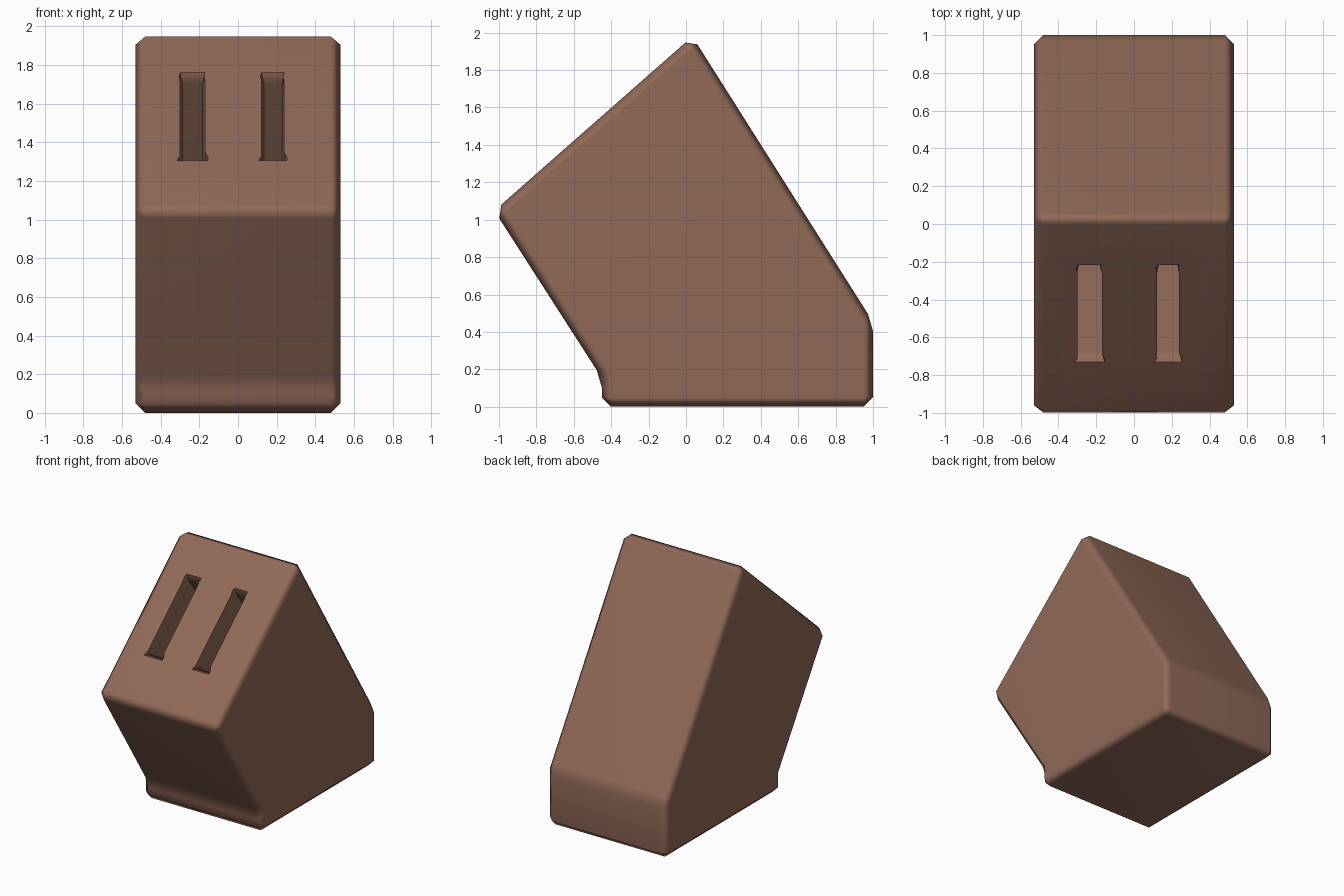
import bpy, bmesh, math
from mathutils import Vector

if "Cube" in bpy.data.objects:
    bpy.data.objects.remove(bpy.data.objects["Cube"])


def mesh_object(name, bm):
    bmesh.ops.recalc_face_normals(bm, faces=bm.faces)
    me = bpy.data.meshes.new(name)
    bm.to_mesh(me)
    bm.free()
    ob = bpy.data.objects.new(name, me)
    bpy.context.collection.objects.link(ob)
    return ob


def loft(name, rings):
    """Closed solid through rings with equal point counts."""
    bm = bmesh.new()
    vs = [[bm.verts.new(p) for p in r] for r in rings]
    n = len(vs[0])
    for a, b in zip(vs, vs[1:]):
        for i in range(n):
            bm.faces.new((a[i], a[(i + 1) % n], b[(i + 1) % n], b[i]))
    bm.faces.new(vs[0])
    bm.faces.new(vs[-1])
    return mesh_object(name, bm)


# Block: side profile (y, z) extruded across x
profile = [(-0.45, 0), (1, 0), (1, 0.453), (0.034, 1.98), (-1.025, 1.048), (-0.45, 0.153)]
block = loft("knife_block", [[(x, y, z) for y, z in profile] for x in (-0.53, 0.53)])
bev = block.modifiers.new("edge_bevel", 'BEVEL')
bev.width = 0.05
bev.segments = 1
bev.limit_method = 'ANGLE'
bev.angle_limit = math.radians(20)

# Slots: deep cuts running down into the block, flared at the mouth ends
up = Vector((0, 0.751, 0.660))       # along the slanted front face
into = Vector((0, 0.60, -0.80))      # down into the block
low, high = Vector((0, -0.70, 1.332)), Vector((0, -0.235, 1.742))


def slot(name, x, half):
    rings = []
    for depth, flare, widen in ((-0.05, 0.10, 0.03), (0.05, 0, 0), (1.0, 0, 0)):
        a = low - up * flare * 0.8 + into * depth
        b = high + up * flare * 0.5 + into * depth
        c, d = a + up * 0.06, b - up * 0.06
        w = half + widen
        rings.append([p + Vector((x + sx, 0, 0)) for p, sx in
                      ((a, -w), (a, w), (c, half), (d, half),
                       (b, w * 0.8), (b, -w * 0.8), (d, -half), (c, -half))])
    return loft(name, rings)


cutters = [slot("slot_cutter_left", -0.235, 0.065), slot("slot_cutter_right", 0.18, 0.058)]
for c in cutters:
    c.hide_render = True
    m = block.modifiers.new("slot", 'BOOLEAN')
    m.operation = 'DIFFERENCE'
    m.solver = 'EXACT'
    m.object = c

# Bake the cuts, then remove the cutters
bpy.context.view_layer.objects.active = block
for o in bpy.context.selected_objects:
    o.select_set(False)
block.select_set(True)
for m in list(block.modifiers):
    bpy.ops.object.modifier_apply(modifier=m.name)
for c in cutters:
    bpy.data.objects.remove(c, do_unlink=True)

# Soft bevels with flat main faces
bpy.ops.object.shade_smooth_by_angle(angle=math.radians(50))
wn = block.modifiers.new("weighted_normals", 'WEIGHTED_NORMAL')
wn.keep_sharp = True

mat = bpy.data.materials.new("brown_wood")
mat.diffuse_color = (0.28, 0.14, 0.095, 1)
mat.use_nodes = True
mat.node_tree.nodes["Principled BSDF"].inputs["Base Color"].default_value = mat.diffuse_color
block.data.materials.clear()
block.data.materials.append(mat)
